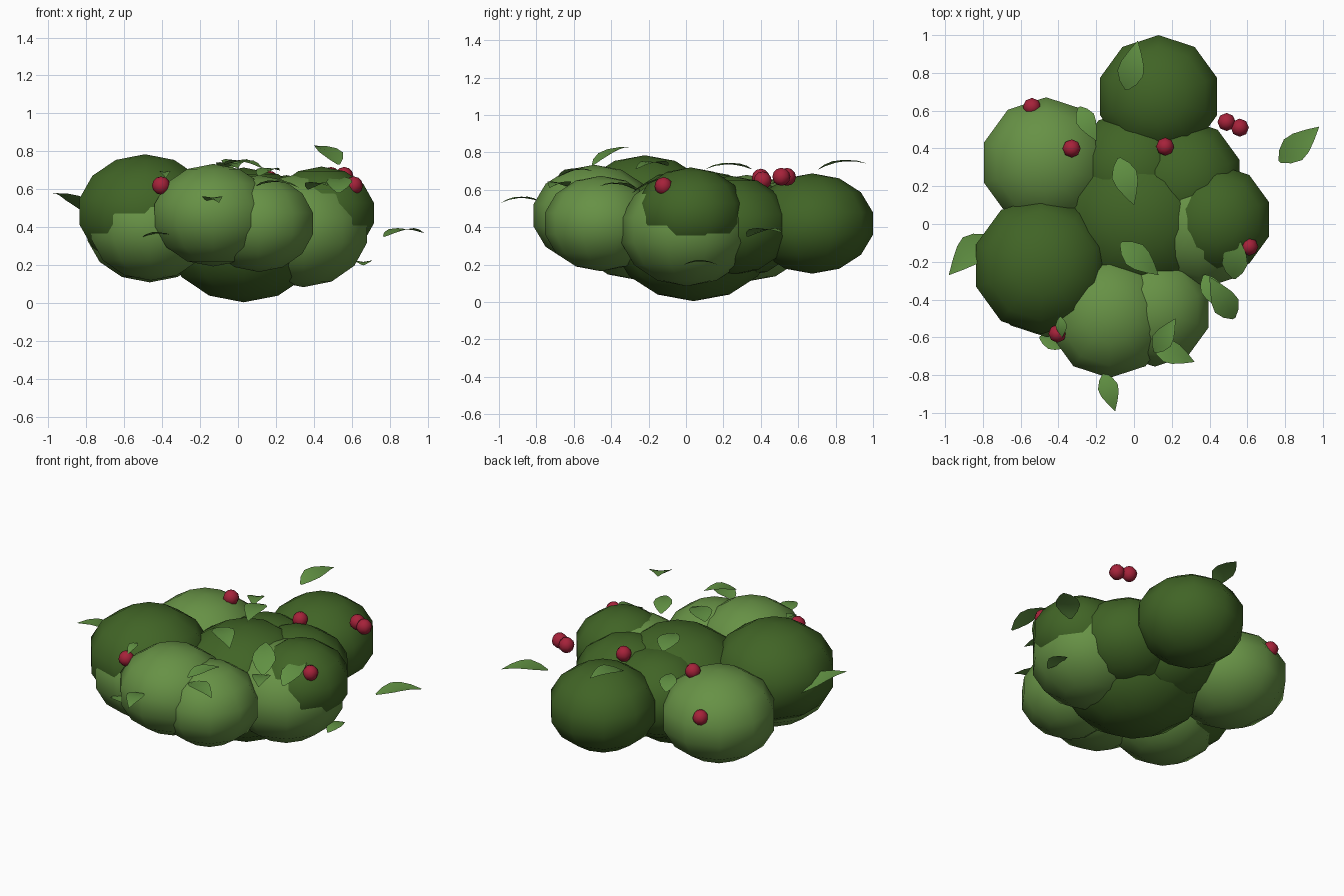
import bpy, bmesh, math
from mathutils import Vector


def material(name, rgb):
    m = bpy.data.materials.new(name)
    m.diffuse_color = (*rgb, 1)
    return m


DARK = material("dark green", (0.052, 0.127, 0.019))
LIGHT = material("light green", (0.135, 0.285, 0.06))
LEAF = material("leaf green", (0.118, 0.28, 0.055))
RED = material("berry red", (0.38, 0.016, 0.042))


def finish(name, bm, mat):
    me = bpy.data.meshes.new(name)
    bm.to_mesh(me)
    bm.free()
    me.materials.append(mat)
    for p in me.polygons:
        p.use_smooth = True
    ob = bpy.data.objects.new(name, me)
    bpy.context.collection.objects.link(ob)
    return ob


def ball(name, loc, r, rz, mat, seg=10, rings=7):
    bm = bmesh.new()
    bmesh.ops.create_uvsphere(bm, u_segments=seg, v_segments=rings, radius=1)
    k = 1.025 if rings % 2 else 1.0   # odd ring counts have no equator loop
    for v in bm.verts:
        v.co = Vector((v.co.x * r * k, v.co.y * r * k, v.co.z * rz)) + Vector(loc)
    return finish(name, bm, mat)


def leaf(name, base, tip, width=0.13, arch=0.025):
    # pointed, arched blade with a slight fold along the midrib
    base, tip = Vector(base), Vector(tip)
    along = tip - base
    side = along.cross(Vector((0, 0, 1))).normalized()
    up = side.cross(along).normalized()
    bm = bmesh.new()
    rows = []
    for t, w in ((0, 0.12), (0.15, 0.65), (0.35, 1), (0.55, 0.88), (0.78, 0.48), (1, 0.01)):
        mid = base + along * t + up * arch * 4 * t * (1 - t)
        rows.append([bm.verts.new(mid + side * s * w * width / 2 + up * abs(s) * w * 0.008)
                     for s in (-1, 0, 1)])
    for a, b in zip(rows, rows[1:]):
        for i in (0, 1):
            bm.faces.new((a[i], a[i + 1], b[i + 1], b[i]))
    bmesh.ops.recalc_face_normals(bm, faces=bm.faces)
    return finish(name, bm, LEAF)


# foliage clumps: location, radius, half height, colour
clumps = [
    ((0.03, 0.04, 0.36), 0.43, 0.355, DARK),     # core
    ((0.255, 0.24, 0.41), 0.32, 0.265, DARK),    # back right
    ((0.00, 0.29, 0.40), 0.32, 0.265, DARK),     # back middle
    ((0.13, 0.675, 0.42), 0.325, 0.268, DARK),   # back
    ((-0.465, 0.325, 0.395), 0.346, 0.285, LIGHT),  # back left
    ((-0.49, -0.22, 0.483), 0.364, 0.302, DARK),    # left upper
    ((-0.46, -0.27, 0.40), 0.33, 0.28, LIGHT),      # left lower
    ((-0.13, -0.49, 0.464), 0.325, 0.27, LIGHT),    # front
    ((0.11, -0.455, 0.42), 0.30, 0.255, LIGHT),     # front right
    ((0.345, 0.005, 0.385), 0.352, 0.30, LIGHT),    # right lower
    ((0.44, 0.025, 0.475), 0.29, 0.245, DARK),      # right upper
]
for i, (loc, r, rz, mat) in enumerate(clumps):
    ball(f"foliage_clump_{i + 1}", loc, r, rz, mat)

# berries
for i, loc in enumerate([
    (-0.54, 0.62, 0.50), (-0.33, 0.40, 0.665), (0.165, 0.41, 0.65),
    (0.49, 0.54, 0.67), (0.56, 0.51, 0.67), (0.61, -0.12, 0.62), (-0.405, -0.58, 0.62),
]):
    ball(f"berry_{i + 1}", loc, 0.048, 0.048, RED, 8, 6)

# leaves: base point, tip point
for i, (a, b) in enumerate([
    ((-0.04, 0.71, 0.71), (0.02, 0.97, 0.74)),
    ((0.77, 0.33, 0.35), (0.98, 0.515, 0.37)),
    ((-0.29, 0.62, 0.60), (-0.20, 0.44, 0.63)),
    ((-0.08, 0.35, 0.71), (0.00, 0.10, 0.71)),
    ((-0.07, -0.10, 0.73), (0.13, -0.27, 0.71)),
    ((0.53, -0.29, 0.58), (0.54, -0.04, 0.66)),
    ((0.66, -0.01, 0.20), (0.66, 0.17, 0.20)),
    ((0.53, -0.50, 0.73), (0.40, -0.28, 0.83)),
    ((0.37, -0.27, 0.60), (0.47, -0.46, 0.62)),
    ((0.11, -0.68, 0.67), (0.22, -0.50, 0.70)),
    ((0.10, -0.64, 0.62), (0.32, -0.73, 0.61)),
    ((-0.16, -0.79, 0.54), (-0.10, -0.99, 0.53)),
    ((-0.79, -0.06, 0.47), (-0.98, -0.27, 0.58)),
    ((-0.50, -0.60, 0.35), (-0.33, -0.65, 0.35)),
    ((-0.39, -0.49, 0.69), (-0.38, -0.60, 0.66)),
]):
    d = (Vector(b) - Vector(a)).length
    leaf(f"leaf_{i + 1}", a, b, width=d * 0.52, arch=d * 0.1)
